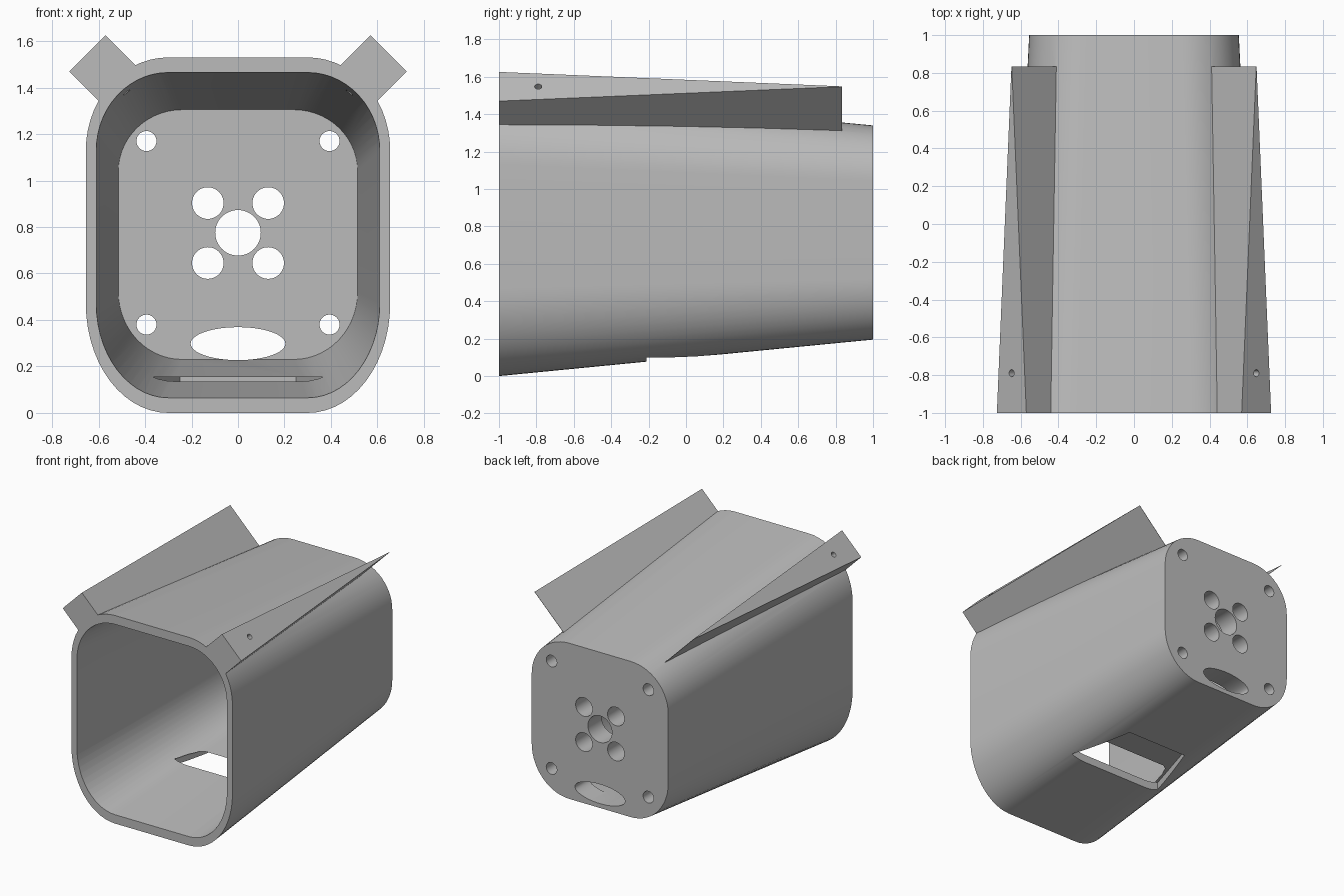
import bpy, bmesh, math
from mathutils import Vector

cube = bpy.data.objects.get("Cube")
if cube:
    bpy.data.objects.remove(cube, do_unlink=True)

grey = bpy.data.materials.new("plain_grey")
grey.use_nodes = True
grey.diffuse_color = (0.5, 0.5, 0.5, 1)
grey.node_tree.nodes["Principled BSDF"].inputs["Base Color"].default_value = (0.5, 0.5, 0.5, 1)


def loft(name, rings):
    """Closed solid through rings with equal point counts."""
    bm = bmesh.new()
    loops = [[bm.verts.new(p) for p in ring] for ring in rings]
    n = len(loops[0])
    for a, b in zip(loops, loops[1:]):
        for i in range(n):
            j = (i + 1) % n
            bm.faces.new((a[i], a[j], b[j], b[i]))
    bm.faces.new(loops[0][::-1])
    bm.faces.new(loops[-1])
    bmesh.ops.remove_doubles(bm, verts=bm.verts, dist=1e-5)
    bmesh.ops.recalc_face_normals(bm, faces=bm.faces)
    mesh = bpy.data.meshes.new(name)
    bm.to_mesh(mesh)
    bm.free()
    mesh.materials.append(grey)
    obj = bpy.data.objects.new(name, mesh)
    bpy.context.collection.objects.link(obj)
    return obj


def rounded_ring(y, half, flat, low, low_end, high_end, high, steps=14):
    """Rounded rectangle with elliptical corners in the plane y."""
    pts = []
    corners = [(1, high_end, high), (-1, high_end, high), (-1, low_end, low), (1, low_end, low)]
    for q, (side, z_in, z_out) in enumerate(corners):
        for k in range(steps + 1):
            a = math.pi / 2 * (q + k / steps)
            pts.append(Vector((side * flat + (half - flat) * math.cos(a), y,
                               z_in + abs(z_out - z_in) * math.sin(a))))
    return pts


def rod(name, start, end, rx, rz=None, sides=40):
    """Round or elliptical rod between two points."""
    start, end = Vector(start), Vector(end)
    turn = (end - start).to_track_quat('Z', 'X')
    rz = rz or rx
    rings = []
    for p in (start, end):
        rings.append([p + turn @ Vector((rz * math.cos(t), rx * math.sin(t), 0))
                      for t in (2 * math.pi * k / sides for k in range(sides))])
    return loft(name, rings)


def combine(base, other, operation):
    mod = base.modifiers.new(other.name, 'BOOLEAN')
    mod.object = other
    mod.operation = operation
    mod.solver = 'EXACT'
    bpy.context.view_layer.objects.active = base
    bpy.ops.object.modifier_apply(modifier=mod.name)
    bpy.data.objects.remove(other, do_unlink=True)


# Tapered outer body
housing = loft("housing", [rounded_ring(-1, .655, .30, 0, .47, 1.13, 1.53),
                           rounded_ring(1, .555, .25, .195, .52, 1.04, 1.34)])

# Wedge rails on the upper corners, tapering to a thin edge at the back
for side in (1, -1):
    def rail_ring(y, top_x, top_z, base_x, base_z, w):
        return [Vector((side * x, y, z)) for x, z in
                ((top_x - w, top_z + w), (top_x + w, top_z - w),
                 (base_x + w, base_z - w), (base_x - w, base_z + w))]
    rail = loft("rail", [rail_ring(-1, .648, 1.548, .49, 1.39, .078),
                         rail_ring(.835, .648, 1.548, .39, 1.29, .0008)])
    combine(housing, rail, 'UNION')

# Inner cavity, open at the front
front = rounded_ring(-1, .61, .30, .065, .47, 1.13, 1.465)
back = rounded_ring(.84, .515, .24, .23, .52, 1.04, 1.305)
mouth = [a + (a - b) * .05 for a, b in zip(front, back)]
combine(housing, loft("cavity", [mouth, back]), 'DIFFERENCE')

# Holes through the rear wall: centre, ring of four, corner four, lower oval
holes = [(0, .775, .098, .098), (0, .298, .204, .071)]
for side in (1, -1):
    holes += [(side * .13, z, .068, .068) for z in (.645, .903)]
    holes += [(side * .394, z, .043, .043) for z in (.38, 1.17)]
for x, z, rx, rz in holes:
    # the oval's long axis lies across the wall
    ring = [(x + rx * math.cos(t), z + rz * math.sin(t))
            for t in (2 * math.pi * k / 48 for k in range(48))]
    cutter = loft("wall_hole", [[Vector((px, y, pz)) for px, pz in ring] for y in (.75, 1.1)])
    combine(housing, cutter, 'DIFFERENCE')

# Pin holes through the rails
for side in (1, -1):
    pin = rod("pin_hole", (side * .40, -.79, 1.30), (side * .75, -.79, 1.65), .019, sides=20)
    combine(housing, pin, 'DIFFERENCE')

# Tapering scoop cut in the underside
scoop = loft("scoop", [[Vector((x, y, z)) for x, y in
                        ((-.39, -.21), (.39, -.21), (.25, .25), (-.25, .25))]
                       for z in (-.1, .155)])
combine(housing, scoop, 'DIFFERENCE')

bpy.ops.object.select_all(action='DESELECT')
housing.select_set(True)
bpy.context.view_layer.objects.active = housing
bpy.ops.object.shade_smooth_by_angle(angle=math.radians(25))
